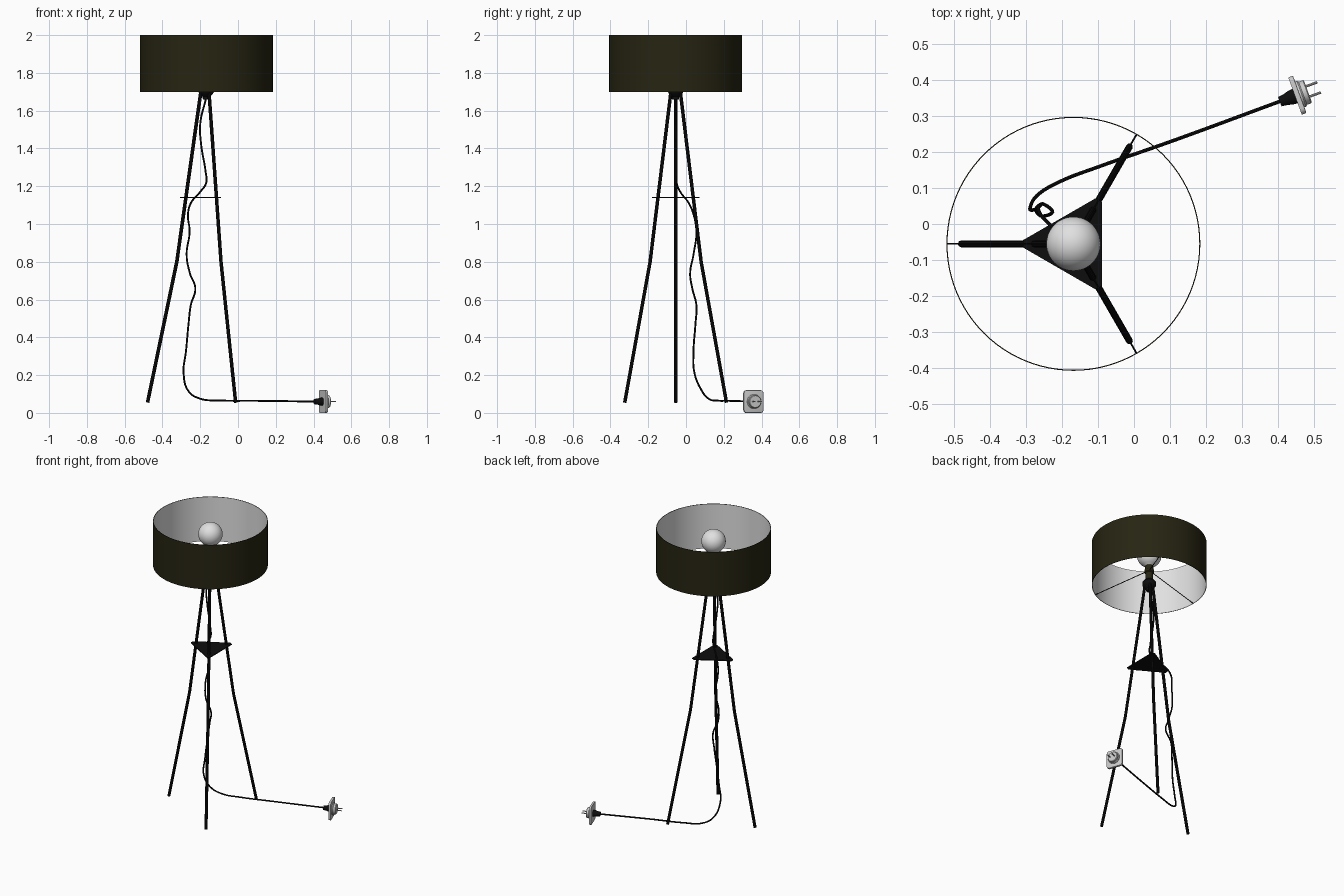
import bpy, bmesh, math
from mathutils import Vector, Matrix

if "Cube" in bpy.data.objects:
    bpy.data.objects.remove(bpy.data.objects["Cube"])

CX, CY = -0.168, -0.055          # lamp axis
LAMP = Matrix.Translation((CX, CY, 0))
ANGLES = [math.radians(a) for a in (60, 180, 300)]


def material(name, rgb):
    m = bpy.data.materials.new(name)
    m.diffuse_color = (*rgb, 1)
    m.use_nodes = True
    m.node_tree.nodes["Principled BSDF"].inputs["Base Color"].default_value = m.diffuse_color
    return m


BLACK = material("black", (0.004, 0.004, 0.004))
OLIVE = material("dark olive", (0.02, 0.018, 0.006))
WHITE = material("off white", (0.75, 0.75, 0.75))
GREY = material("plug grey", (0.6, 0.6, 0.6))


def finish(bm, name, mats, matrix=Matrix()):
    bmesh.ops.recalc_face_normals(bm, faces=bm.faces[:])
    me = bpy.data.meshes.new(name)
    bm.to_mesh(me)
    bm.free()
    for m in mats:
        me.materials.append(m)
    ob = bpy.data.objects.new(name, me)
    bpy.context.collection.objects.link(ob)
    ob.matrix_world = matrix
    bpy.ops.object.select_all(action='DESELECT')
    ob.select_set(True)
    bpy.context.view_layer.objects.active = ob
    bpy.ops.object.shade_smooth_by_angle(angle=math.radians(35))
    return ob


def lathe(name, profile, mats, matrix=LAMP, steps=48, closed=False, rule=None):
    """Spin an (r, z) profile about z."""
    bm = bmesh.new()
    vs = [bm.verts.new((r, 0, z)) for r, z in profile]
    pairs = list(zip(vs, vs[1:])) + ([(vs[-1], vs[0])] if closed else [])
    edges = [bm.edges.new(p) for p in pairs]
    bmesh.ops.spin(bm, geom=vs + edges, cent=(0, 0, 0), axis=(0, 0, 1),
                   angle=2 * math.pi, steps=steps)
    bmesh.ops.remove_doubles(bm, verts=bm.verts[:], dist=1e-5)
    if rule:
        for f in bm.faces:
            f.material_index = rule(f)
    return finish(bm, name, mats, matrix)


def tube(name, points, radius, mat, sides=12, smooth=False):
    """Round rod along points, turned into a mesh."""
    cu = bpy.data.curves.new(name, 'CURVE')
    cu.dimensions = '3D'
    cu.bevel_depth = radius
    cu.bevel_resolution = max(0, sides // 4 - 1)
    cu.use_fill_caps = True
    if smooth:
        sp = cu.splines.new('BEZIER')
        sp.bezier_points.add(len(points) - 1)
        for bp, p in zip(sp.bezier_points, points):
            bp.co = p
            bp.handle_left_type = bp.handle_right_type = 'AUTO'
        sp.resolution_u = 8
    else:
        sp = cu.splines.new('POLY')
        sp.points.add(len(points) - 1)
        for q, p in zip(sp.points, points):
            q.co = (*p, 1)
    tmp = bpy.data.objects.new(name + "_path", cu)
    bpy.context.collection.objects.link(tmp)
    bpy.context.view_layer.update()
    me = bpy.data.meshes.new_from_object(tmp.evaluated_get(bpy.context.evaluated_depsgraph_get()))
    bm = bmesh.new()
    bm.from_mesh(me)
    for f in bm.faces:
        f.material_index = 0
    bpy.data.objects.remove(tmp)
    bpy.data.meshes.remove(me)
    return finish(bm, name, [mat])


def polar(r, a, z):
    return (CX + r * math.cos(a), CY + r * math.sin(a), z)


# Drum shade: olive outside, white lining
lathe("shade", [(0.352, 1.70), (0.352, 2.0), (0.349, 2.0), (0.349, 1.70)], [OLIVE, WHITE],
      steps=96, closed=True,
      rule=lambda f: 1 if f.calc_center_median().xy.length < 0.3495 else 0)

# Globe bulb with neck
R, ZB = 0.075, 1.91
arc = [(R * math.sin(t), ZB + R * math.cos(t))
       for t in [math.radians(i * 155 / 20) for i in range(21)]]
arc[0] = (0, ZB + R)
lathe("bulb", arc + [(0.022, 1.835), (0.02, 1.815), (0, 1.815)], [WHITE])

# Lamp holder and the hub that grips the legs
lathe("lamp_holder", [(0, 1.835), (0.024, 1.835), (0.026, 1.81), (0.03, 1.805), (0.03, 1.79),
                      (0.024, 1.785), (0.022, 1.73), (0, 1.73)], [OLIVE], steps=32)
lathe("leg_hub", [(0, 1.735), (0.03, 1.735), (0.042, 1.72), (0.042, 1.70), (0.034, 1.688),
                  (0.02, 1.675), (0.018, 1.66), (0, 1.66)], [BLACK], steps=32)

# Legs with a slight bend, and the shade spokes above them
for i, a in enumerate(ANGLES, 1):
    tube(f"leg_{i}", [polar(0.311, a, 0.055), polar(0.156, a, 0.80), polar(0.028, a, 1.705)],
         0.0095, BLACK)
    tube(f"shade_spoke_{i}", [polar(0.022, a, 1.80), polar(0.35, a, 1.704)], 0.0025, BLACK, 8)

# Triangular brace plate with clipped corners
bm = bmesh.new()
ring = []
for a in ANGLES:
    for s in (-1, 1):
        ring.append(bm.verts.new((0.14 * math.cos(a) - s * 0.01 * math.sin(a),
                                  0.14 * math.sin(a) + s * 0.01 * math.cos(a), 1.137)))
face = bm.faces.new(ring)
ext = bmesh.ops.extrude_face_region(bm, geom=[face])
bmesh.ops.translate(bm, vec=(0, 0, 0.006),
                    verts=[v for v in ext["geom"] if isinstance(v, bmesh.types.BMVert)])
finish(bm, "brace_plate", [BLACK], LAMP)

# Power cord
tube("cord", [(-0.168, -0.055, 1.67), (-0.20, -0.052, 1.53), (-0.195, -0.05, 1.42),
              (-0.172, -0.05, 1.28), (-0.168, -0.05, 1.22), (-0.20, -0.03, 1.17),
              (-0.25, 0.015, 1.11), (-0.265, 0.04, 1.05), (-0.256, 0.055, 0.96),
              (-0.272, 0.04, 0.84), (-0.255, 0.022, 0.74), (-0.226, 0.033, 0.66),
              (-0.25, 0.055, 0.57), (-0.262, 0.05, 0.47), (-0.275, 0.04, 0.33),
              (-0.288, 0.045, 0.21), (-0.262, 0.085, 0.115), (-0.20, 0.12, 0.075),
              (-0.10, 0.158, 0.066), (0.10, 0.228, 0.064), (0.41, 0.342, 0.06)],
     0.005, BLACK, 12, smooth=True)

# Plug frame: local z points along the prongs
d = Vector((math.cos(math.radians(20)), math.sin(math.radians(20)), 0))
up = Vector((0, 0, 1))
side = up.cross(d)
PLUG = Matrix.Translation((0.453, 0.357, 0.06)) @ Matrix((side, up, d)).transposed().to_4x4()

# Square wall plate with rounded corners
bm = bmesh.new()
bmesh.ops.create_cube(bm, size=1, matrix=Matrix.Diagonal((0.11, 0.12, 0.014, 1)))
bmesh.ops.bevel(bm, geom=[e for e in bm.edges if abs(e.verts[0].co.z - e.verts[1].co.z) > 0.01],
                offset=0.016, segments=5, affect='EDGES', profile=0.5)
bmesh.ops.bevel(bm, geom=[e for e in bm.edges if e.verts[0].co.z > 0 and e.verts[1].co.z > 0],
                offset=0.003, segments=2, affect='EDGES', profile=0.5)
finish(bm, "plug_plate", [GREY], PLUG)

# Round plug body, dark strain relief and prongs
lathe("plug_body", [(0, 0), (0.038, 0), (0.038, 0.012), (0.034, 0.016), (0.034, 0.028),
                    (0.031, 0.031), (0, 0.031)], [GREY], PLUG, 40)
lathe("strain_relief", [(0, -0.052), (0.014, -0.052), (0.016, -0.035), (0.02, -0.02),
                        (0.022, 0), (0, 0)], [BLACK], PLUG, 24)
for i, s in enumerate((-1, 1), 1):
    tube(f"prong_{i}", [PLUG @ Vector((s * 0.015, 0, 0.03)), PLUG @ Vector((s * 0.015, 0, 0.064))],
         0.0035, GREY)
